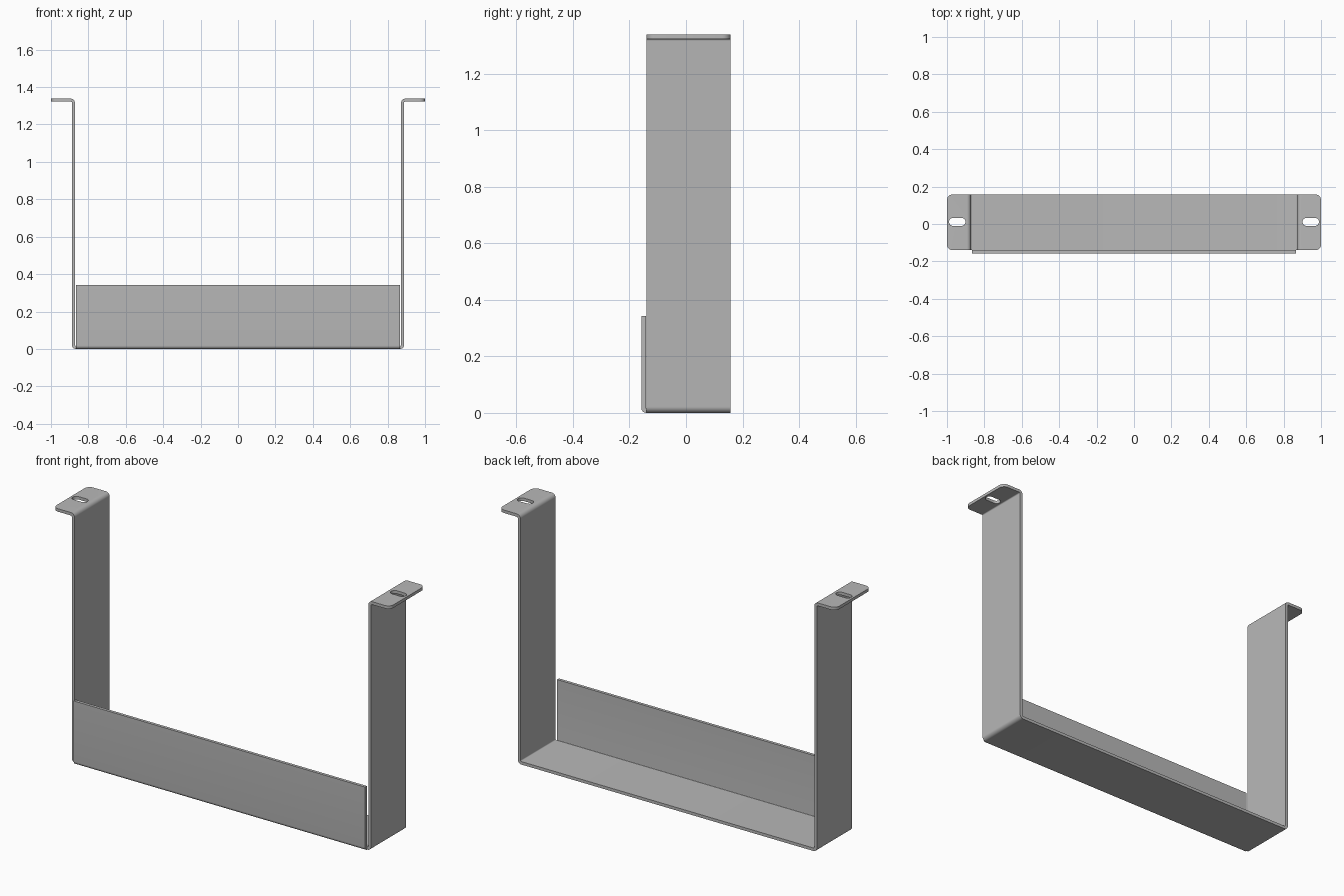
import bpy, bmesh, math
from mathutils import Vector

if "Cube" in bpy.data.objects:
    bpy.data.objects.remove(bpy.data.objects["Cube"])

T = 0.016                      # sheet thickness
HEIGHT = 1.338
Y_FRONT, Y_BACK = -0.14, 0.158
ARM_X = 0.88                   # centre line of the upright arms

steel = bpy.data.materials.new("grey steel")
steel.use_nodes = True
steel.diffuse_color = (0.48, 0.48, 0.48, 1)
steel.node_tree.nodes["Principled BSDF"].inputs["Base Color"].default_value = (0.48, 0.48, 0.48, 1)


def bent_line(points, radius, steps=8):
    """Centre line with rounded right-angle bends, as (point, normal) pairs."""
    pts = [Vector(p) for p in points]
    perp = lambda d: Vector((-d.y, d.x))
    line = [(pts[0], perp((pts[1] - pts[0]).normalized()))]
    for a, b, c in zip(pts, pts[1:], pts[2:]):
        d1, d2 = (b - a).normalized(), (c - b).normalized()
        centre = b - d1 * radius + d2 * radius
        for i in range(steps + 1):
            t = math.pi / 2 * i / steps
            out = d1 * math.sin(t) - d2 * math.cos(t)
            tangent = d1 * math.cos(t) + d2 * math.sin(t)
            line.append((centre + out * radius, perp(tangent)))
    line.append((pts[-1], perp((pts[-1] - pts[-2]).normalized())))
    return line


def sheet(name, points, radius, start, end, place, round_ends=None):
    """Sweep a bent sheet-metal profile from start to end."""
    bm = bmesh.new()
    rings = []
    for p, n in bent_line(points, radius):
        up, low = p + n * T / 2, p - n * T / 2
        rings.append([bm.verts.new(place(q, s)) for q, s in
                      ((up, start), (up, end), (low, end), (low, start))])
    for r, s in zip(rings, rings[1:]):
        for i in range(4):
            j = (i + 1) % 4
            bm.faces.new((r[i], r[j], s[j], s[i]))
    bm.faces.new(rings[0])
    bm.faces.new(rings[-1][::-1])
    if round_ends:
        corners = [e for r in (rings[0], rings[-1]) for e in
                   (bm.edges.get((r[0], r[3])), bm.edges.get((r[1], r[2])))]
        bmesh.ops.bevel(bm, geom=corners, offset=round_ends, segments=6,
                        profile=0.5, affect='EDGES')
    bmesh.ops.recalc_face_normals(bm, faces=bm.faces)
    return finish(name, bm)


def finish(name, bm):
    mesh = bpy.data.meshes.new(name)
    bm.to_mesh(mesh)
    bm.free()
    mesh.materials.append(steel)
    obj = bpy.data.objects.new(name, mesh)
    bpy.context.collection.objects.link(obj)
    return obj


def slot_cutter(x, y, half, radius):
    """Capsule-shaped prism for the mounting slot."""
    bm = bmesh.new()
    ring = []
    for side in (1, -1):
        for i in range(13):
            a = math.pi * (i / 12 - 0.5)
            ring.append(bm.verts.new((x + side * (half + radius * math.cos(a)),
                                      y + side * radius * math.sin(a), HEIGHT - 0.06)))
    face = bm.faces.new(ring)
    top = bmesh.ops.extrude_face_region(bm, geom=[face])["geom"]
    bmesh.ops.translate(bm, vec=(0, 0, 0.1),
                        verts=[v for v in top if isinstance(v, bmesh.types.BMVert)])
    bmesh.ops.recalc_face_normals(bm, faces=bm.faces)
    cutter = finish("slot_cutter", bm)
    cutter.hide_render = True
    return cutter


def select(obj):
    bpy.ops.object.select_all(action='DESELECT')
    obj.select_set(True)
    bpy.context.view_layer.objects.active = obj


# U-shaped strap: flange, arm, floor, arm, flange
top, low = HEIGHT - T / 2, T / 2
strap = sheet("bracket_strap",
              [(-1, top), (-ARM_X, top), (-ARM_X, low), (ARM_X, low), (ARM_X, top), (1, top)],
              0.014, Y_FRONT, Y_BACK, lambda q, s: (q.x, s, q.y), round_ends=0.03)

# Mounting slots in both flanges
for side in (-1, 1):
    cutter = slot_cutter(side * 0.945, 0.011, 0.023, 0.021)
    mod = strap.modifiers.new("slot", 'BOOLEAN')
    mod.operation, mod.solver, mod.object = 'DIFFERENCE', 'EXACT', cutter
    select(strap)
    bpy.ops.object.modifier_apply(modifier=mod.name)
    bpy.data.objects.remove(cutter)

# Front lip folded up from the floor
lip_y = -0.158 + T / 2
lip = sheet("front_lip", [(Y_FRONT, low), (lip_y, low), (lip_y, 0.342)],
            0.01, -0.865, 0.865, lambda q, s: (s, q.x, q.y))

for obj in (strap, lip):
    select(obj)
    bpy.ops.object.shade_smooth_by_angle(angle=math.radians(30))
